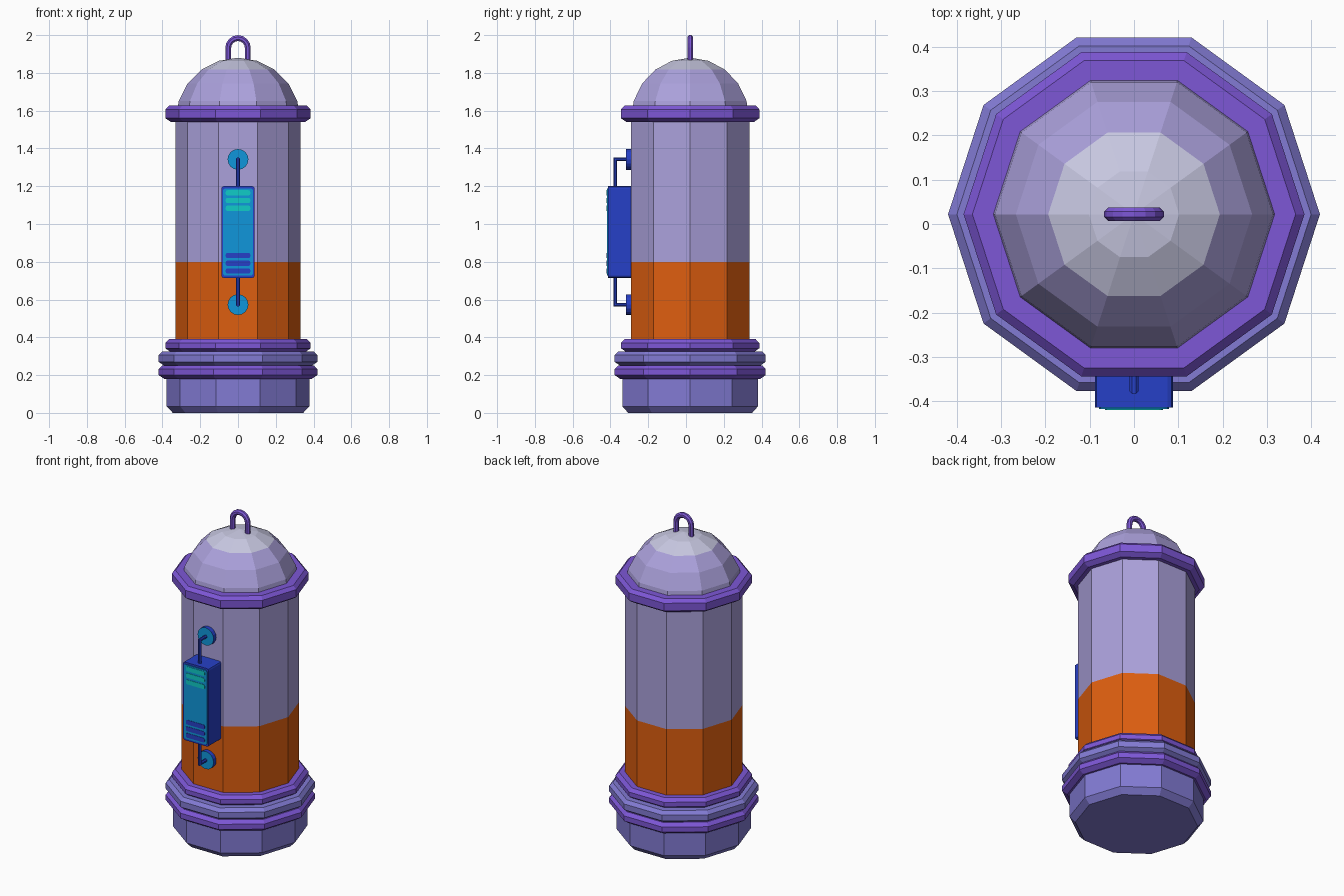
import bpy, bmesh, math
from mathutils import Vector

if "Cube" in bpy.data.objects:
    bpy.data.objects.remove(bpy.data.objects["Cube"])

CY = 0.022   # axis of the round body sits slightly behind the origin


def mat(name, *srgb):
    m = bpy.data.materials.new(name)
    lin = [c / 12.92 if c <= 0.04045 else ((c + 0.055) / 1.055) ** 2.4 for c in srgb]
    m.diffuse_color = (*lin, 1)
    m.use_nodes = True
    m.node_tree.nodes["Principled BSDF"].inputs["Base Color"].default_value = m.diffuse_color
    return m


VIOLET = mat("base_violet", 0.51, 0.48, 0.83)
PURPLE = mat("ring_purple", 0.49, 0.34, 0.84)
LAVENDER = mat("body_lavender", 0.67, 0.63, 0.86)
PALE = mat("dome_pale", 0.78, 0.78, 0.88)
ORANGE = mat("band_orange", 0.87, 0.37, 0.06)
BLUE = mat("dark_blue", 0.15, 0.25, 0.78)
CYAN = mat("panel_cyan", 0.06, 0.59, 0.86)
TEAL = mat("vent_teal", 0.06, 0.80, 0.78)


def finish(name, bm, mats, rule=None):
    bmesh.ops.recalc_face_normals(bm, faces=bm.faces)
    for f in bm.faces:
        if rule:
            f.material_index = rule(f)
    me = bpy.data.meshes.new(name)
    bm.to_mesh(me)
    bm.free()
    for m in mats:
        me.materials.append(m)
    ob = bpy.data.objects.new(name, me)
    bpy.context.collection.objects.link(ob)
    return ob


def loft(bm, rings):
    """Skin a list of vertex rings and cap both ends."""
    for a, b in zip(rings, rings[1:]):
        n = len(a)
        for i in range(n):
            bm.faces.new((a[i], a[(i + 1) % n], b[(i + 1) % n], b[i]))
    bm.faces.new(rings[0])
    bm.faces.new(rings[-1])


def lathe(name, profile, mats, rule=None, sides=10):
    bm = bmesh.new()
    ang = [2 * math.pi * i / sides for i in range(sides)]
    loft(bm, [[bm.verts.new((r * math.cos(a), CY + r * math.sin(a), z)) for a in ang]
              for r, z in profile])
    return finish(name, bm, mats, rule)


def ring(name, r, z0, z1, material):
    b = 0.02
    return lathe(name, [(r - 0.03, z0), (r, z0 + b), (r, z1 - b), (r - b, z1)], [material])


def plate(name, hx, z0, z1, y0, y1, material, round_by):
    """Box with its front-to-back edges chamfered."""
    bm = bmesh.new()
    bmesh.ops.create_cube(bm, size=1)
    for v in bm.verts:
        v.co = (2 * hx * v.co.x, y0 if v.co.y < 0 else y1, z0 if v.co.z < 0 else z1)
    edges = [e for e in bm.edges if abs(e.verts[0].co.y - e.verts[1].co.y) > 1e-5]
    bmesh.ops.bevel(bm, geom=edges, offset=round_by, segments=2, profile=0.5, affect='EDGES')
    return finish(name, bm, [material])


def tube(name, path, r, normal, material, sides=8):
    """Sweep a polygon along a path lying in the plane of the given normal."""
    bm = bmesh.new()
    pts, n, rings = [Vector(p) for p in path], Vector(normal), []
    for i, p in enumerate(pts):
        d0 = (p - pts[max(i - 1, 0)]).normalized()
        d1 = (pts[min(i + 1, len(pts) - 1)] - p).normalized()
        t = (d0 + d1).normalized()
        miter = 1 / max(t.dot(d1 if d1.length else d0), 0.3)
        s = t.cross(n)
        rings.append([bm.verts.new(p + r * (math.cos(a) * n + math.sin(a) * miter * s))
                      for a in [2 * math.pi * (k + 0.5) / sides for k in range(sides)]])
    loft(bm, rings)
    return finish(name, bm, [material])


# base foot and stacked rings
lathe("base_foot", [(0.345, 0), (0.378, 0.035), (0.378, 0.19)], [VIOLET])
ring("lower_ring", 0.42, 0.18, 0.252, PURPLE)
ring("middle_ring", 0.42, 0.25, 0.326, VIOLET)
ring("upper_base_ring", 0.385, 0.322, 0.39, PURPLE)

# body with orange lower band
lathe("body", [(0.33, 0.35), (0.33, 0.80), (0.33, 1.58)], [ORANGE, LAVENDER],
      lambda f: int(f.calc_center_median().z > 0.8))

# top ring and dome with paler crown
ring("top_ring", 0.385, 1.54, 1.627, PURPLE)
dome = [(0.33 * math.cos(a), 1.55 + 0.33 * math.sin(a))
        for a in [math.radians(d) for d in (0, 18, 36, 54, 72, 89.5)]]
lathe("dome", dome, [LAVENDER, PALE], lambda f: int(f.calc_center_median().z > 1.82))

# carrying loop
arc = [(0.052 * math.cos(math.pi * k / 8), CY, 1.932 + 0.052 * math.sin(math.pi * k / 8))
       for k in range(9)]
tube("top_loop", [(0.052, CY, 1.84)] + arc + [(-0.052, CY, 1.84)], 0.0165, (0, 1, 0), PURPLE)

# control box on the front, with panel and vent bars
plate("control_box", 0.088, 0.715, 1.20, -0.414, -0.27, BLUE, 0.012)
plate("control_panel", 0.079, 0.727, 1.188, -0.418, -0.41, CYAN, 0.01)
for i in range(3):
    zt, zb = 1.165 - 0.041 * i, 0.833 - 0.041 * i
    plate(f"upper_vent_{i + 1}", 0.065, zt - 0.014, zt + 0.014, -0.42, -0.415, TEAL, 0.009)
    plate(f"lower_vent_{i + 1}", 0.065, zb - 0.014, zb + 0.014, -0.42, -0.415, BLUE, 0.009)

# pipes and round sockets above and below the box
for label, z, z_box in (("upper", 1.342, 1.19), ("lower", 0.573, 0.73)):
    tube(f"{label}_pipe", [(0, -0.374, z_box), (0, -0.374, z), (0, -0.30, z)],
         0.0105, (1, 0, 0), BLUE)
    bm = bmesh.new()
    loft(bm, [[bm.verts.new((0.055 * math.cos(a), y, z + 0.055 * math.sin(a)))
               for a in [2 * math.pi * k / 16 for k in range(16)]] for y in (-0.28, -0.318)])
    finish(f"{label}_socket", bm, [BLUE, CYAN], lambda f: int(f.normal.y < -0.9))
